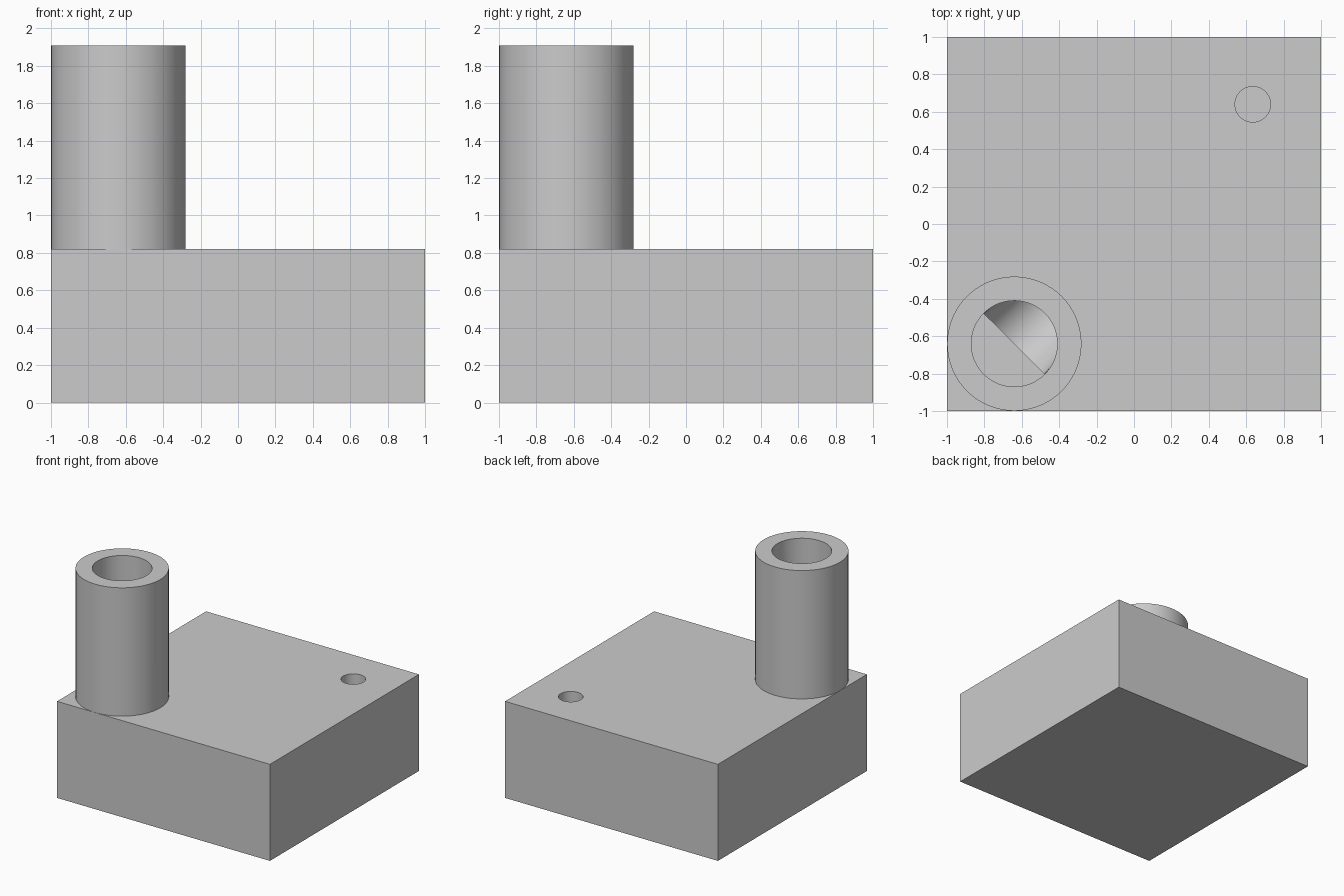
import bpy
import math
from mathutils import Vector

if "Cube" in bpy.data.objects:
    bpy.data.objects.remove(bpy.data.objects["Cube"], do_unlink=True)

GREY = (0.6, 0.6, 0.6, 1.0)
grey = bpy.data.materials.new("plain grey")
grey.use_nodes = True
grey.diffuse_color = GREY
grey.node_tree.nodes["Principled BSDF"].inputs["Base Color"].default_value = GREY

BLOCK_TOP, TOP = 0.82, 1.91
BORE = Vector((-0.64, -0.64, 0.41))
HOLE = Vector((0.635, 0.64, 0.16))


def cone(name, start, end, r1, r2):
    """Round solid running from start to end."""
    axis = end - start
    bpy.ops.mesh.primitive_cone_add(
        vertices=72, radius1=r1, radius2=r2, depth=axis.length,
        location=(start + end) / 2,
        rotation=axis.to_track_quat('Z', 'Y').to_euler())
    ob = bpy.context.object
    ob.name = name
    ob.data.materials.append(grey)
    return ob


def upright(name, centre, radius, low, high):
    return cone(name, Vector((centre.x, centre.y, low)),
                Vector((centre.x, centre.y, high)), radius, radius)


def combine(target, tool, operation):
    mod = target.modifiers.new(operation.title(), 'BOOLEAN')
    mod.operation, mod.object, mod.solver = operation, tool, 'EXACT'
    bpy.context.view_layer.objects.active = target
    bpy.ops.object.modifier_apply(modifier=mod.name)
    bpy.data.objects.remove(tool, do_unlink=True)


# Base block
bpy.ops.mesh.primitive_cube_add(size=1, location=(0, 0, BLOCK_TOP / 2))
block = bpy.context.object
block.name = "block_with_pipe"
block.scale = (2, 2, BLOCK_TOP)
bpy.ops.object.transform_apply(location=True, rotation=True, scale=True)
block.data.materials.append(grey)

# Standing pipe in the corner
combine(block, upright("pipe", BORE, 0.359, 0.6, TOP), 'UNION')

# Wide bore, small hole and the sloping tapered channel between them
combine(block, upright("bore", BORE, 0.23, BORE.z, TOP + 0.1), 'DIFFERENCE')
combine(block, upright("small_hole", HOLE, 0.095, 0.06, BLOCK_TOP + 0.1), 'DIFFERENCE')
combine(block, cone("channel", BORE, HOLE, 0.229, 0.094), 'DIFFERENCE')

# Smooth round walls, crisp rims
bpy.ops.object.select_all(action='DESELECT')
block.select_set(True)
bpy.context.view_layer.objects.active = block
bpy.ops.object.shade_smooth_by_angle(angle=math.radians(30))
